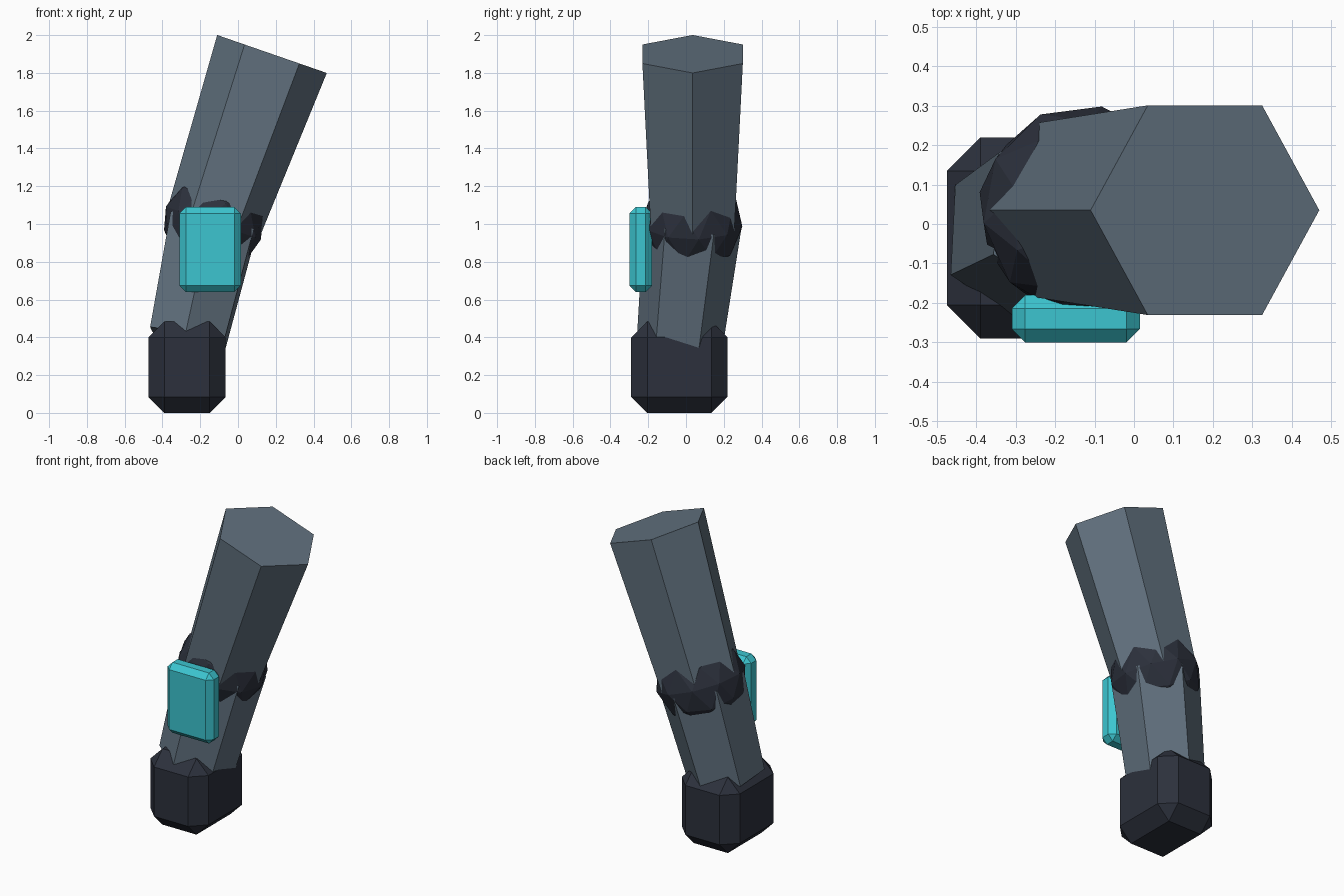
import bpy, bmesh, math
from mathutils import Vector, Matrix

if "Cube" in bpy.data.objects:
    bpy.data.objects.remove(bpy.data.objects["Cube"])


def material(name, rgb):
    m = bpy.data.materials.new(name)
    m.diffuse_color = (*rgb, 1)
    m.use_nodes = True
    m.node_tree.nodes["Principled BSDF"].inputs["Base Color"].default_value = m.diffuse_color
    return m


SLATE = material("slate", (0.12, 0.165, 0.21))
DARK = material("dark", (0.025, 0.03, 0.045))
TEAL = material("teal", (0.045, 0.56, 0.63))


def finish(bm, name, mat):
    bmesh.ops.recalc_face_normals(bm, faces=bm.faces)
    me = bpy.data.meshes.new(name)
    bm.to_mesh(me)
    bm.free()
    me.materials.append(mat)
    ob = bpy.data.objects.new(name, me)
    bpy.context.collection.objects.link(ob)
    return ob


def frame(axis):
    w = axis.normalized()
    u = Vector((1, 0, 0))
    u = (u - w * u.dot(w)).normalized()
    return u, w.cross(u), w


def hex_limb(name, start, end, r1, r2, twist):
    """Tapered six-sided limb between two points."""
    a, b = Vector(start), Vector(end)
    u, v, _ = frame(b - a)
    bm = bmesh.new()
    rings = []
    for c, r in ((a, r1), (b, r2)):
        angles = [math.radians(twist + 60 * i) for i in range(6)]
        rings.append([bm.verts.new(c + r * (u * math.cos(t) + v * math.sin(t))) for t in angles])
    for i in range(6):
        j = (i + 1) % 6
        bm.faces.new((rings[0][i], rings[0][j], rings[1][j], rings[1][i]))
    for ring in rings:
        bm.faces.new(ring)
    return finish(bm, name, SLATE)


def chamfer_box(name, lo, hi, bevel, mat):
    """Box between two corners with every edge chamfered."""
    lo, hi = Vector(lo), Vector(hi)
    bm = bmesh.new()
    bmesh.ops.create_cube(bm, size=1, matrix=Matrix.Translation((lo + hi) / 2) @ Matrix.Diagonal((*(hi - lo), 1)))
    bmesh.ops.bevel(bm, geom=bm.edges[:], offset=bevel, segments=1, affect='EDGES')
    return finish(bm, name, mat)


ELBOW = Vector((-0.13, 0.035, 1.005))
SHOULDER = Vector((0.18, 0.035, 1.9))

# Arm segments
hex_limb("upper_arm", ELBOW, SHOULDER, 0.255, 0.307, 0)
hex_limb("forearm", (-0.265, -0.03, 0.40), ELBOW, 0.23, 0.26, 27)

# Faceted ball joint poking out through the flat sides of the limbs
u, v, w = frame(SHOULDER - ELBOW)
turn = Matrix((u, v, w)).transposed().to_4x4()
bm = bmesh.new()
bmesh.ops.create_icosphere(bm, subdivisions=2, radius=0.268,
                           matrix=Matrix.Translation(ELBOW) @ turn @ Matrix.Rotation(math.radians(-11), 4, 'Z'))
finish(bm, "elbow_joint", DARK)

# Fist and forearm panel
chamfer_box("fist", (-0.475, -0.29, 0), (-0.065, 0.22, 0.485), 0.085, DARK)
chamfer_box("forearm_panel", (-0.31, -0.30, 0.64), (0.015, -0.18, 1.09), 0.034, TEAL)
